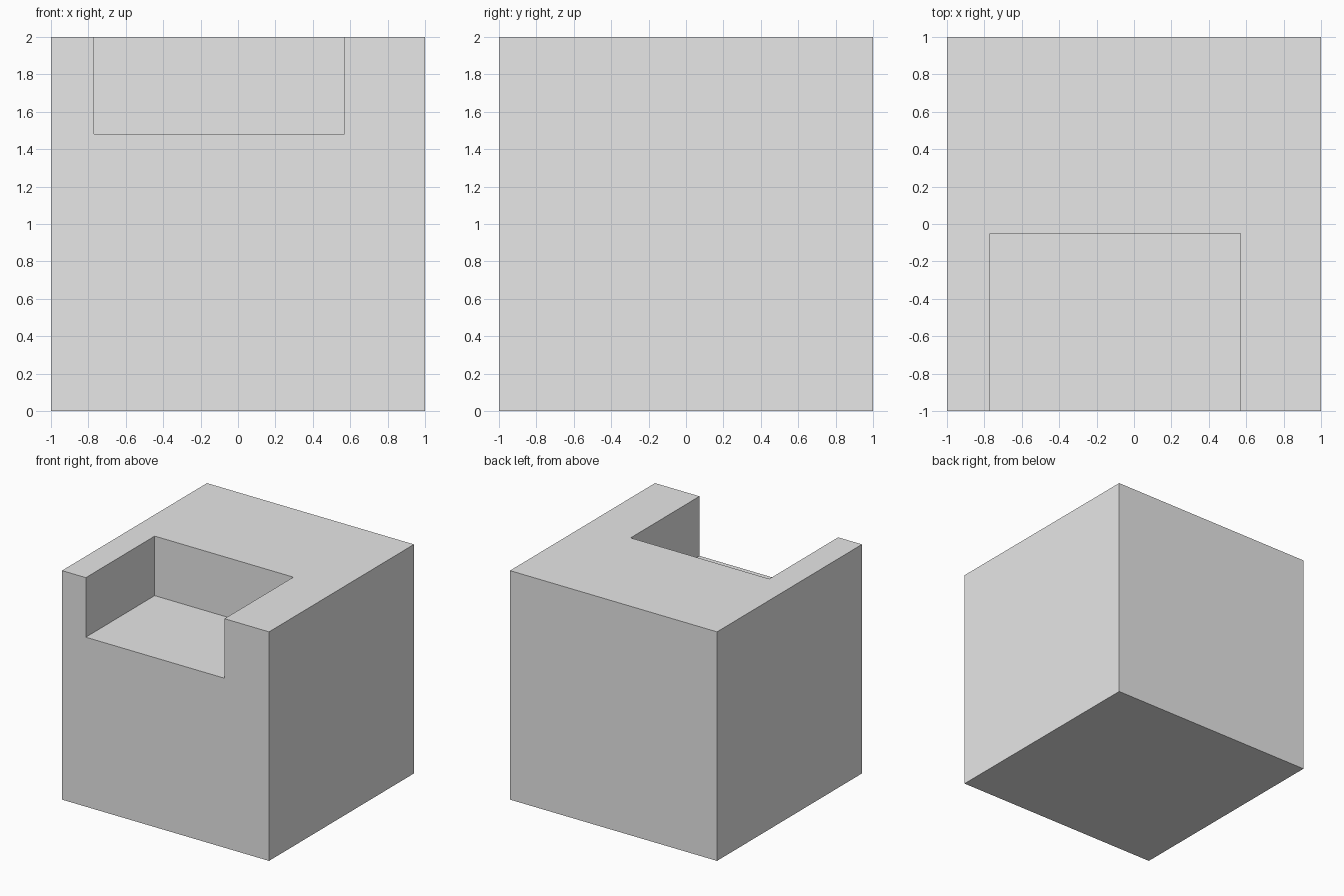
import bpy

default = bpy.data.objects.get("Cube")
if default:
    bpy.data.objects.remove(default, do_unlink=True)

# Single plain grey
grey = bpy.data.materials.new("light_grey")
grey.use_nodes = True
colour = (0.8, 0.8, 0.8, 1)
grey.diffuse_color = colour
for node in grey.node_tree.nodes:
    if node.type == 'BSDF_PRINCIPLED':
        node.inputs["Base Color"].default_value = colour


def box(name, low, high):
    """Axis-aligned box between two corners."""
    centre = [(a + b) / 2 for a, b in zip(low, high)]
    bpy.ops.mesh.primitive_cube_add(size=1, location=centre)
    obj = bpy.context.object
    obj.name = name
    obj.scale = [b - a for a, b in zip(low, high)]
    bpy.ops.object.transform_apply(location=True, rotation=False, scale=True)
    obj.data.materials.append(grey)
    return obj


# Solid block, and a cutter that overshoots its front and top
block = box("notched_block", (-1, -1, 0), (1, 1, 2))
cutter = box("notch_cutter", (-0.77, -1.2, 1.48), (0.57, -0.05, 2.2))
cutter.hide_render = True

# Cut the open notch and drop the cutter
cut = block.modifiers.new("notch", 'BOOLEAN')
cut.operation = 'DIFFERENCE'
cut.solver = 'EXACT'
cut.object = cutter
bpy.ops.object.select_all(action='DESELECT')
block.select_set(True)
bpy.context.view_layer.objects.active = block
bpy.ops.object.modifier_apply(modifier=cut.name)
bpy.data.objects.remove(cutter, do_unlink=True)
bpy.ops.object.shade_flat()
